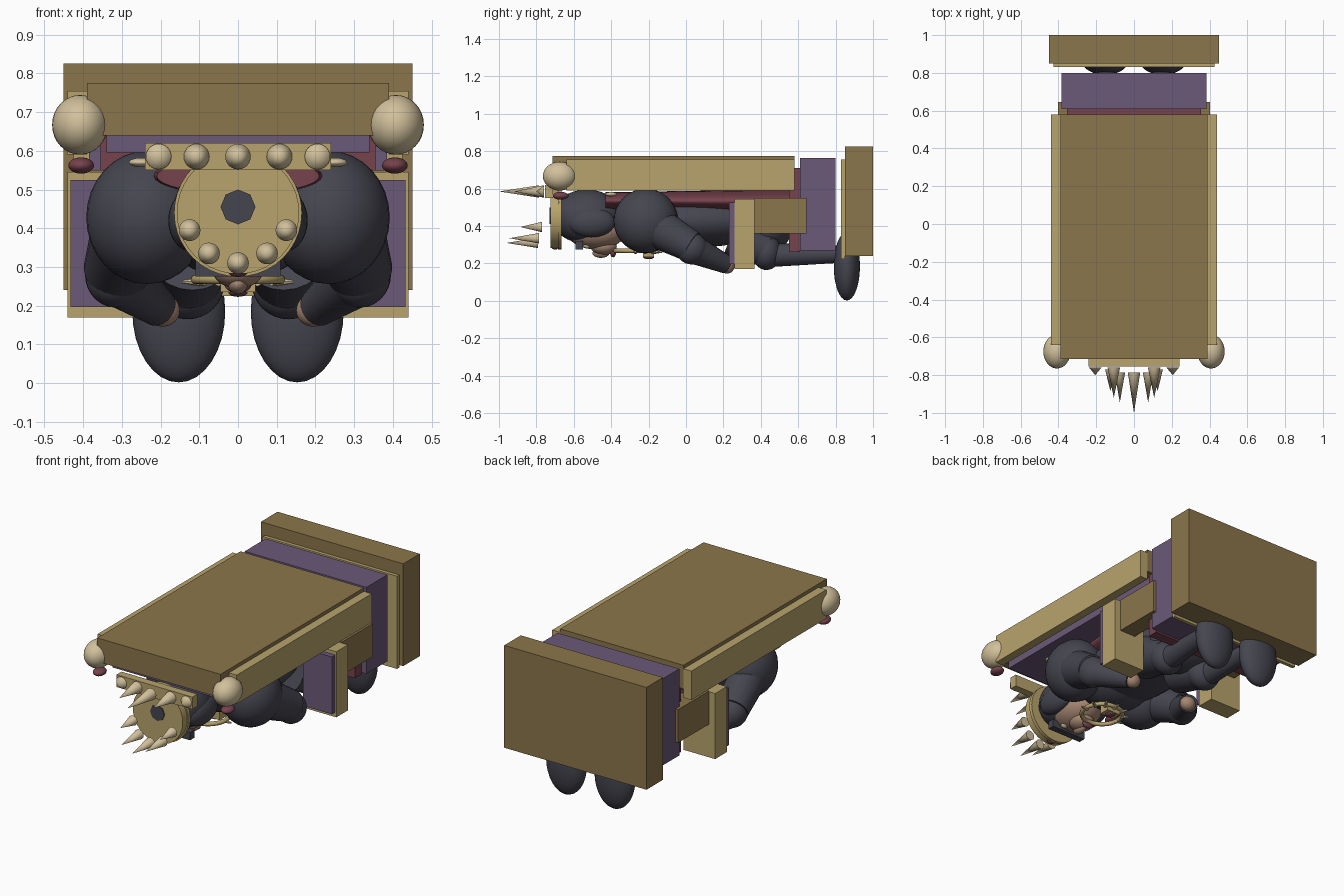
import bpy, math
from mathutils import Vector

cube = bpy.data.objects.get("Cube")
if cube:
    bpy.data.objects.remove(cube, do_unlink=True)


def material(name, r, g, b):
    m = bpy.data.materials.new(name)
    m.use_nodes = True
    m.diffuse_color = (r, g, b, 1)
    bsdf = next(n for n in m.node_tree.nodes if n.type == 'BSDF_PRINCIPLED')
    bsdf.inputs["Base Color"].default_value = (r, g, b, 1)
    return m


BRONZE = material("dark bronze", .26, .18, .07)
GOLD = material("pale gold", .48, .37, .15)
PURPLE = material("royal purple", .15, .1, .19)
RED = material("wine red", .18, .055, .075)
FUR = material("charcoal fur", .06, .06, .08)
BONE = material("bone", .64, .53, .33)
SKIN = material("tan skin", .38, .24, .17)


def finish(name, mat, smooth=False):
    ob = bpy.context.object
    ob.name = name
    ob.data.materials.append(mat)
    if smooth:
        bpy.ops.object.shade_smooth_by_angle(angle=math.radians(40))
    return ob


def box(name, mat, x, y, z):
    """Box given by its (low, high) range on each axis."""
    mid = [(a + b) / 2 for a, b in (x, y, z)]
    bpy.ops.mesh.primitive_cube_add(size=1, location=mid)
    ob = finish(name, mat)
    ob.scale = [b - a for a, b in (x, y, z)]
    return ob


def ball(name, mat, loc, radii, tilt=0):
    bpy.ops.mesh.primitive_uv_sphere_add(segments=32, ring_count=16, radius=1, location=loc)
    ob = finish(name, mat, True)
    ob.scale = radii
    ob.rotation_euler.x = tilt
    return ob


def rod(name, mat, start, end, r1, r2, sides=24):
    a, b = Vector(start), Vector(end)
    bpy.ops.mesh.primitive_cone_add(vertices=sides, radius1=r1, radius2=r2,
                                    depth=(b - a).length, location=(a + b) / 2)
    ob = finish(name, mat, True)
    ob.rotation_euler = (b - a).to_track_quat('Z', 'Y').to_euler()
    return ob


# Throne: backrest, seat and plinth
box("backrest", BRONZE, (-.39, .39), (-.715, .58), (.64, .775))
box("backrest_cushion", PURPLE, (-.34, .34), (-.65, .55), (.595, .64))
box("crest", GOLD, (-.24, .24), (-.755, -.71), (.55, .62))
box("seat", PURPLE, (-.385, .385), (.61, .8), (.27, .765))
box("seat_cushion", RED, (-.355, .355), (.55, .61), (.26, .71))
box("plinth", BRONZE, (-.45, .45), (.85, 1), (.24, .825))
box("plinth_trim", GOLD, (-.425, .425), (.83, .85), (.225, .755))

# Crest spikes
for i, (offset, base, tip) in enumerate(((0, -.785, -1), (.107, -.76, -.92), (.205, -.76, -.8))):
    for s in ((1, -1) if offset else (1,)):
        rod("crest_spike", BONE, (s * offset, base, .585), (s * offset, tip, .585), .033, 0)

# Head and crown
ball("head", FUR, (0, -.53, .45), (.165, .19, .145))
ball("face", SKIN, (0, -.48, .375), (.12, .16, .1))
ball("muzzle", SKIN, (0, -.44, .29), (.065, .07, .045))
ball("nose", SKIN, (0, -.455, .255), (.025, .045, .025))
ball("mouth", RED, (0, -.39, .255), (.035, .015, .022))
box("brow", FUR, (-.11, .11), (-.59, -.55), (.275, .32))
rod("crown_band", GOLD, (0, -.725, .44), (0, -.675, .44), .158, .158, 40)
rod("crown_rim", GOLD, (0, -.685, .44), (0, -.665, .44), .165, .165, 40)
rod("crown_cap", FUR, (0, -.73, .455), (0, -.72, .455), .045, .045, 8)
ball("crown_gem", RED, (0, -.7, .292), (.028, .02, .018))
for offset, z, base, tip in ((0, .31, -.79, -.96), (.075, .335, -.785, -.945), (.125, .395, -.77, -.885)):
    for s in ((1, -1) if offset else (1,)):
        rod("crown_spike", BONE, (s * offset, base, z), (s * offset, tip, z), .028, 0)

# Body and cape
ball("torso", FUR, (0, .04, .43), (.24, .43, .145))
ball("chest", FUR, (0, -.16, .42), (.21, .2, .15))
cape = rod("cape", RED, (0, -.43, .535), (0, .56, .53), .21, .3, 32)
cape.scale.y = .22
ball("hips", FUR, (0, .4, .37), (.2, .16, .12))

# Chest ornament
bpy.ops.mesh.primitive_torus_add(major_radius=.11, minor_radius=.012, location=(0, -.27, .268))
finish("necklace", GOLD, True)
box("pendant", GOLD, (-.045, .045), (-.23, -.17), (.235, .29))
ball("pendant_gem", RED, (0, -.2, .235), (.025, .03, .012))
for i in range(7):
    a = math.pi * i / 6
    c = Vector((math.cos(a), math.sin(a), 0))
    p = Vector((0, -.27, .262))
    rod("necklace_tooth", BONE, p + c * .1, p + c * .145, .012, .004, 8)

# Paired parts
for s, side in ((1, "left_"), (-1, "right_")):
    def span(a, b):
        return tuple(sorted((s * a, s * b)))

    box(side + "back_post", GOLD, span(.39, .44), (-.64, .58), (.59, .755))
    ball(side + "post_skull", BONE, (s * .408, -.675, .667), (.072, .09, .077))
    ball(side + "post_gem", RED, (s * .405, -.67, .562), (.033, .042, .021))
    box(side + "armrest", GOLD, span(.24, .44), (.26, .365), (.17, .545))
    box(side + "armrest_pad", PURPLE, span(.25, .433), (.23, .26), (.197, .525))
    box(side + "armrest_support", BRONZE, span(.3, .402), (.365, .645), (.36, .55))
    ball(side + "cheek_fur", FUR, (s * .12, -.505, .42), (.06, .125, .08))
    ball(side + "eye", BONE, (s * .045, -.53, .295), (.02, .02, .015))
    ball(side + "cape_clasp", BONE, (s * .25, -.4, .57), (.032, .03, .012))
    ball(side + "shoulder", FUR, (s * .235, -.215, .428), (.157, .172, .172))
    rod(side + "upper_arm", FUR, (s * .27, -.15, .39), (s * .315, .03, .29), .11, .085)
    ball(side + "elbow", FUR, (s * .315, .03, .28), (.08, .085, .085))
    rod(side + "forearm", FUR, (s * .315, .03, .28), (s * .205, .215, .195), .08, .05)
    ball(side + "hand", SKIN, (s * .195, .22, .188), (.045, .04, .042))
    rod(side + "thigh", FUR, (s * .12, .25, .35), (s * .13, .43, .27), .12, .09)
    ball(side + "knee", FUR, (s * .13, .43, .26), (.095, .08, .095))
    rod(side + "shin", FUR, (s * .135, .43, .245), (s * .15, .85, .25), .065, .045)
    ball(side + "foot", FUR, (s * .153, .86, .185), (.12, .07, .183))
